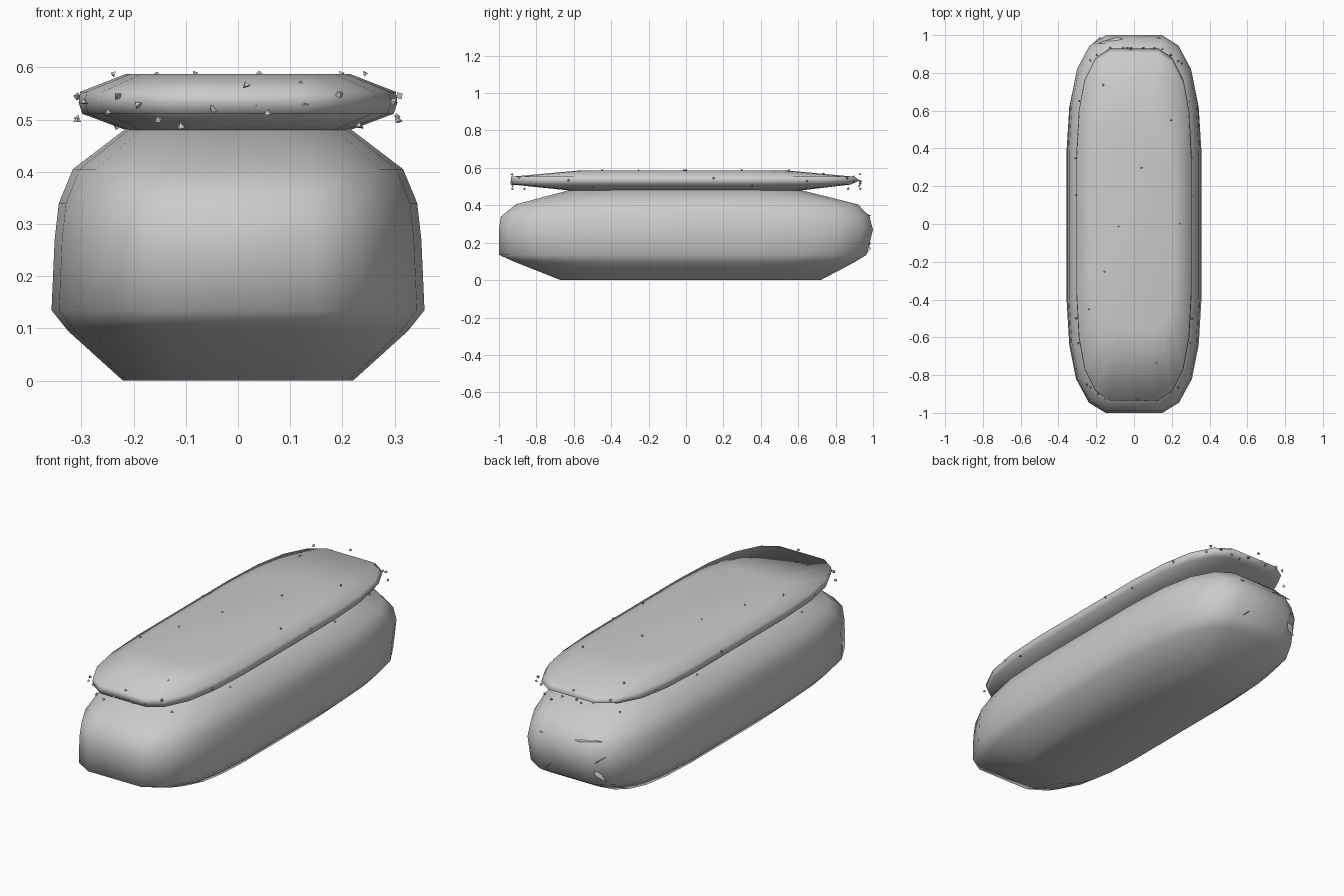
import bpy, bmesh, random
from mathutils import Vector, Matrix

if "Cube" in bpy.data.objects:
    bpy.data.objects.remove(bpy.data.objects["Cube"])

random.seed(4)


def finish(bm, name, smooth):
    bmesh.ops.recalc_face_normals(bm, faces=bm.faces[:])
    me = bpy.data.meshes.new(name)
    bm.to_mesh(me)
    bm.free()
    for p in me.polygons:
        p.use_smooth = smooth
    ob = bpy.data.objects.new(name, me)
    bpy.context.collection.objects.link(ob)
    return ob


# Quarter outline of a long rounded bar, in fractions of half width / half length
QUARTER = [(1.0, 0.40), (0.96, 0.64), (0.86, 0.82), (0.67, 0.945), (0.42, 1.0)]


def outline(hx, front, back, z):
    right = [(x, -front * y) for x, y in reversed(QUARTER)]
    right += [(x, back * y) for x, y in QUARTER]
    left = [(-x, y) for x, y in reversed(right)]
    return [(x * hx, y, z) for x, y in right + left]


def loft(name, levels):
    bm = bmesh.new()
    rings = [[bm.verts.new(p) for p in outline(*lv)] for lv in levels]
    for a, b in zip(rings, rings[1:]):
        n = len(a)
        for i in range(n):
            bm.faces.new((a[i], a[(i + 1) % n], b[(i + 1) % n], b[i]))
    bm.faces.new(rings[0])
    bm.faces.new(rings[-1])
    return finish(bm, name, True)


# Lower body: half width, front length, back length, height
loft("lower_body", [
    (0.220, 0.67, 0.72, 0.000),
    (0.325, 0.91, 0.90, 0.095),
    (0.357, 1.00, 0.965, 0.135),
    (0.351, 1.00, 1.00, 0.270),
    (0.343, 0.99, 0.98, 0.340),
    (0.316, 0.91, 0.92, 0.405),
    (0.215, 0.62, 0.61, 0.482),
])

# Upper slab
loft("upper_slab", [
    (0.215, 0.63, 0.62, 0.480),
    (0.298, 0.93, 0.88, 0.511),
    (0.305, 0.935, 0.93, 0.532),
    (0.302, 0.935, 0.90, 0.553),
    (0.215, 0.56, 0.53, 0.587),
])

# Small loose chips scattered on the slab
chips = bmesh.new()


def chip(p, size=0.009):
    rot = Matrix.Rotation(random.uniform(0, 6.28), 4, Vector(
        (random.uniform(-1, 1), random.uniform(-1, 1), 1)))
    bmesh.ops.create_cone(chips, segments=4, radius1=size, radius2=0,
                          depth=size * 1.2, cap_ends=True,
                          matrix=Matrix.Translation(p) @ rot)


front_chips = [(-.232, .547), (-.25, .515), (-.193, .53), (-.152, .503),
               (-.11, .49), (-.05, .52), (.015, .568), (.035, .525),
               (.058, .515), (.127, .533), (.195, .551), (.233, .49)]
for x, z in front_chips:
    chip((x, -0.93 + max(0, abs(x) - 0.15) * 0.8, z))
    chip((-x, 0.93 - max(0, abs(x) - 0.15) * 0.8, z))
top_chips = [(-.165, .735), (.04, .3), (-.08, -.01), (.2, .55), (.245, 0),
             (-.155, -.255), (-.24, -.45), (.12, -.735)]
for x, y in top_chips:
    chip((x, y, 0.588 - max(0, abs(y) - 0.55) * 0.09), 0.007)
for y, z in [(-.63, .535), (-.5, .5), (.15, .545), (.35, .505), (.65, .53)]:
    for s in (-1, 1):
        chip((s * (0.307 - max(0, abs(y) - 0.5) * 0.1), y, z), 0.008)
finish(chips, "surface_chips", False)

# Thin raised slivers on the back of the body
slivers = bmesh.new()
for x0, z0, x1, z1 in [(-.20, .36, .02, .33), (.08, .33, .18, .34),
                       (-.22, .16, -.14, .23), (-.22, .29, -.14, .23),
                       (.05, .21, .14, .13), (.05, .21, .12, .26)]:
    y = 0.955
    a, b = Vector((x0, y, z0)), Vector((x1, y, z1))
    m = (a + b) / 2
    pts = [a, m + Vector((0, 0, .008)), b, m - Vector((0, 0, .008)),
           m + Vector((0, .035, 0))]
    v = [slivers.verts.new(p) for p in pts]
    for i in range(4):
        slivers.faces.new((v[i], v[(i + 1) % 4], v[4]))
    slivers.faces.new(v[:4])
finish(slivers, "back_slivers", False)
